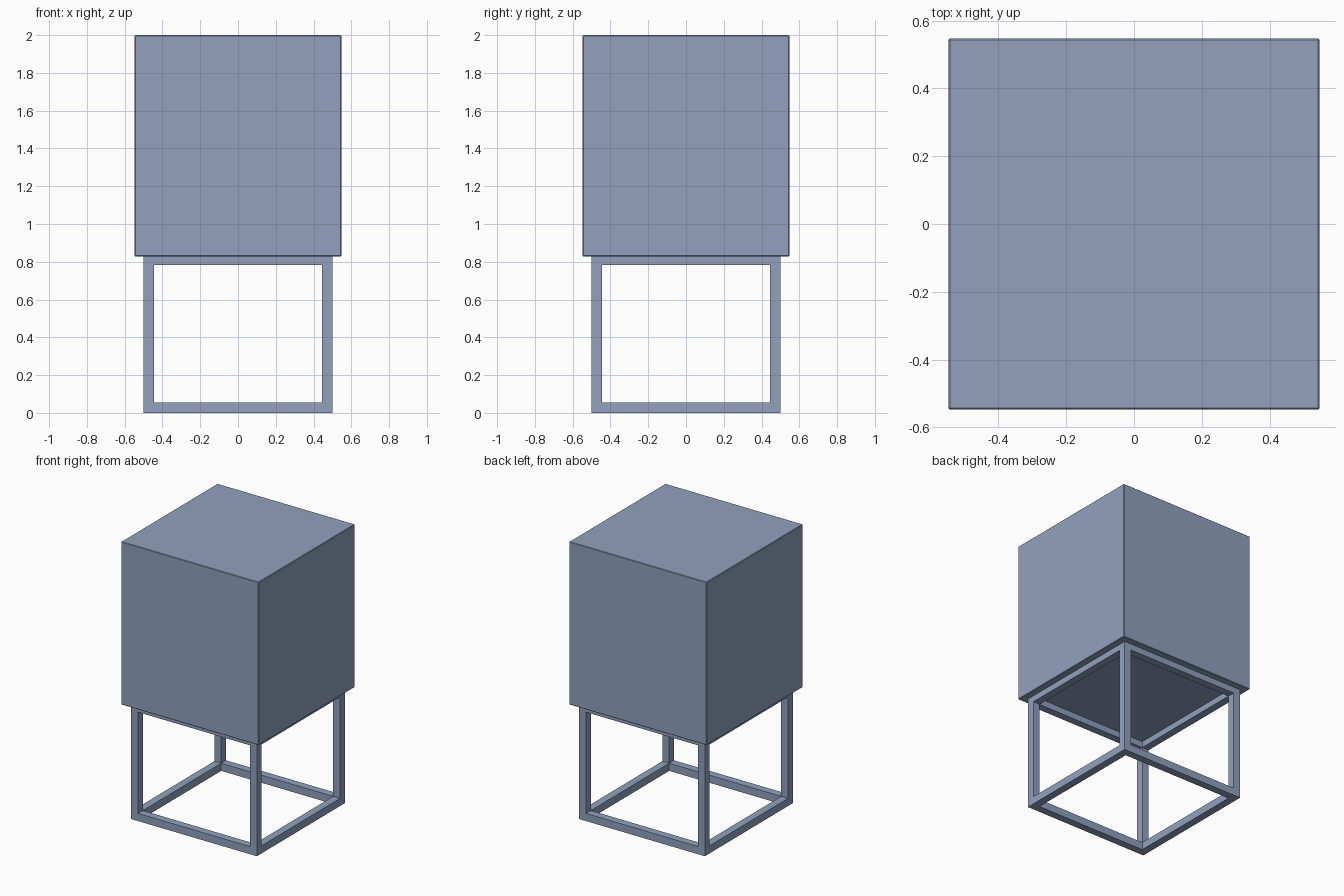
import bpy

cube = bpy.data.objects.get("Cube")
if cube:
    bpy.data.objects.remove(cube, do_unlink=True)

HALF = 0.5        # half width of the stand
BAR = 0.055       # bar thickness
BOX_HALF = 0.547  # half width of the box
BOX_BASE = 0.828  # underside of the box
TOP_BAR = 0.783   # underside of the upper rails

blue = bpy.data.materials.new("slate_blue")
blue.use_nodes = True
color = (0.283, 0.356, 0.515, 1)
blue.diffuse_color = color
blue.node_tree.nodes["Principled BSDF"].inputs["Base Color"].default_value = color


def block(name, low, high):
    """Box between two corners."""
    bpy.ops.mesh.primitive_cube_add(
        size=1, location=[(a + b) / 2 for a, b in zip(low, high)])
    ob = bpy.context.object
    ob.name = name
    ob.scale = [b - a for a, b in zip(low, high)]
    bpy.ops.object.transform_apply(location=False, rotation=False, scale=True)
    ob.data.materials.append(blue)
    return ob


# Closed box with finely chamfered edges
box = block("box", (-BOX_HALF, -BOX_HALF, BOX_BASE), (BOX_HALF, BOX_HALF, 2))
bevel = box.modifiers.new("edge_chamfer", "BEVEL")
bevel.width = 0.004
bevel.segments = 1

# Corner legs between the lower and upper rails
INNER = HALF - BAR
for side, x in (("right", -HALF), ("left", INNER)):
    for end, y in (("front", -HALF), ("back", INNER)):
        block(f"{end}_{side}_leg", (x, y, 0), (x + BAR, y + BAR, BOX_BASE))

# Rails joining the legs at floor level and under the box
for level, z0, z1 in (("lower", 0, BAR), ("upper", TOP_BAR, BOX_BASE)):
    for end, y in (("front", -HALF), ("back", INNER)):
        block(f"{level}_{end}_rail", (-INNER, y, z0), (INNER, y + BAR, z1))
    for side, x in (("right", -HALF), ("left", INNER)):
        block(f"{level}_{side}_rail", (x, -INNER, z0), (x + BAR, INNER, z1))
